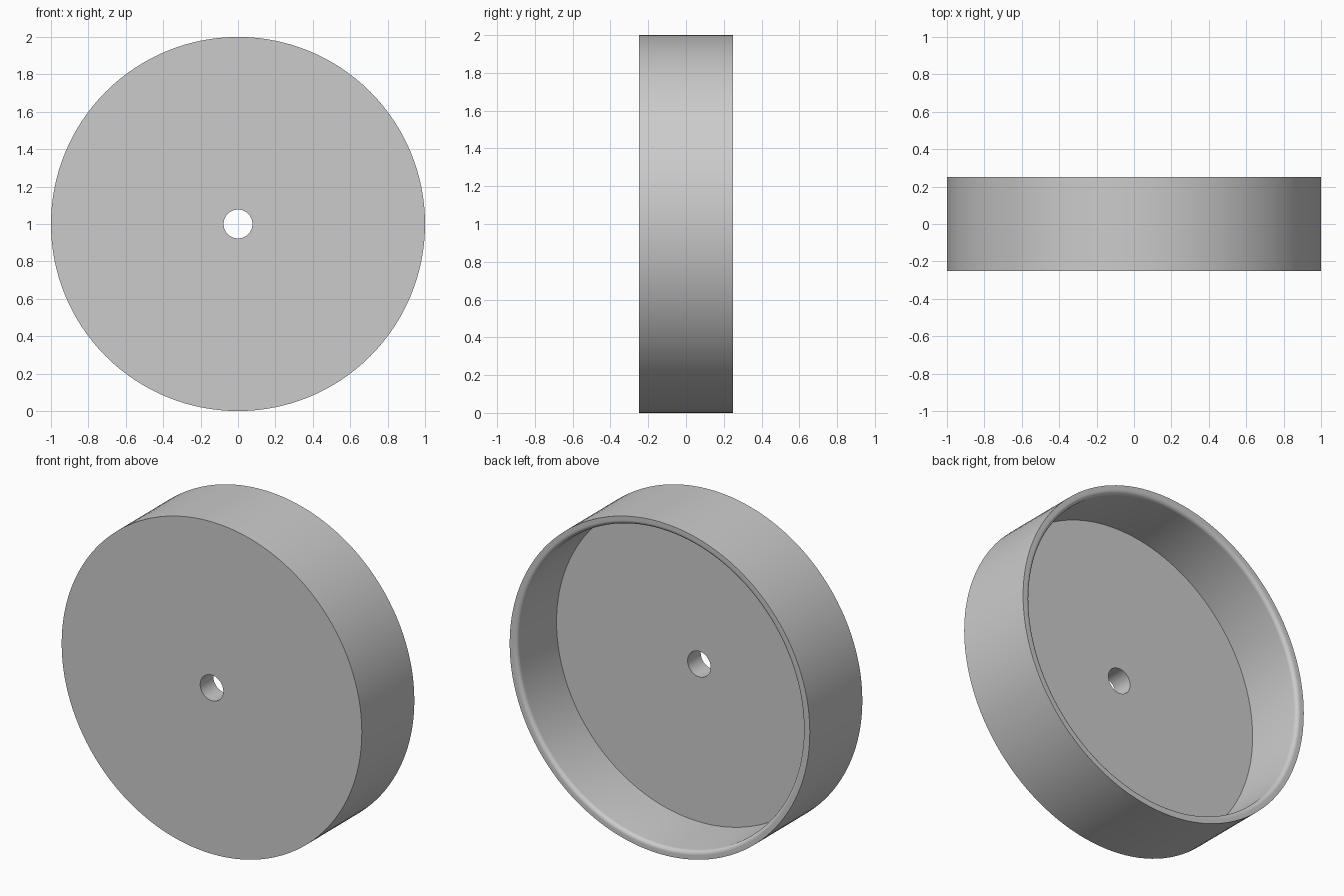
import bpy, bmesh, math
from mathutils import Matrix, Vector

cube = bpy.data.objects.get("Cube")
if cube:
    bpy.data.objects.remove(cube, do_unlink=True)

# Main dimensions
RADIUS, HALF_DEPTH = 1.0, 0.25
INNER, FLOOR_Y, HOLE = 0.95, -0.125, 0.077
FILLET, ARC_STEPS, SEGMENTS = 0.025, 8, 128

# Plain grey
grey = bpy.data.materials.new("light_grey")
grey.use_nodes = True
colour = (0.6, 0.6, 0.6, 1.0)
grey.diffuse_color = colour
grey.node_tree.nodes["Principled BSDF"].inputs["Base Color"].default_value = colour

# Cross-section (radius, y): bored disc, wall, rim rounded on its inner edge
profile = [(HOLE, FLOOR_Y), (HOLE, -HALF_DEPTH),
           (RADIUS, -HALF_DEPTH), (RADIUS, HALF_DEPTH)]
for i in range(ARC_STEPS + 1):
    a = math.pi / 2 * (1 + i / ARC_STEPS)
    profile.append((INNER + FILLET + FILLET * math.cos(a),
                    HALF_DEPTH - FILLET + FILLET * math.sin(a)))
profile.append((INNER, FLOOR_Y))

# Revolve the section around the y axis
bm = bmesh.new()
rings = []
for s in range(SEGMENTS):
    turn = Matrix.Rotation(2 * math.pi * s / SEGMENTS, 3, 'Y')
    rings.append([bm.verts.new(turn @ Vector((r, y, 0)) + Vector((0, 0, RADIUS)))
                  for r, y in profile])
for s, ring in enumerate(rings):
    following = rings[(s + 1) % SEGMENTS]
    for k in range(len(profile)):
        n = (k + 1) % len(profile)
        bm.faces.new((ring[k], ring[n], following[n], following[k]))
bmesh.ops.recalc_face_normals(bm, faces=bm.faces)

mesh = bpy.data.meshes.new("round_cap")
bm.to_mesh(mesh)
bm.free()
mesh.materials.append(grey)
cap = bpy.data.objects.new("round_cap", mesh)
bpy.context.collection.objects.link(cap)

# Smooth curves, sharp corners
bpy.ops.object.select_all(action='DESELECT')
cap.select_set(True)
bpy.context.view_layer.objects.active = cap
bpy.ops.object.shade_smooth_by_angle(angle=math.radians(30))
